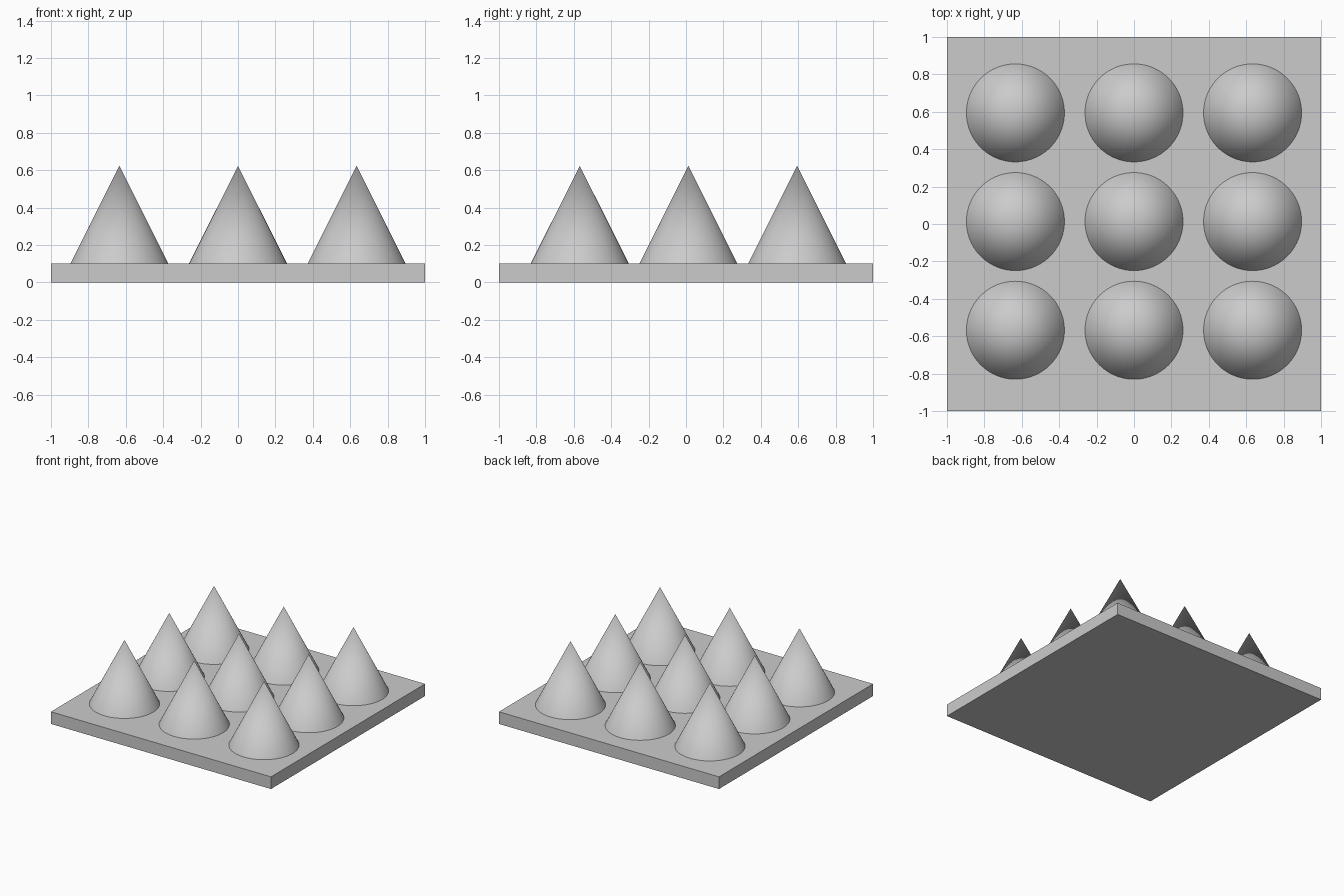
import bpy

if "Cube" in bpy.data.objects:
    bpy.data.objects.remove(bpy.data.objects["Cube"])

PLATE_H = 0.10
RADIUS, HEIGHT = 0.262, 0.523
STEP_X, STEP_Y, OFFSET_Y = 0.634, 0.581, 0.013

# Square base plate
bpy.ops.mesh.primitive_cube_add(size=1, location=(0, 0, PLATE_H / 2))
plate = bpy.context.object
plate.name = "base_plate"
plate.scale = (2, 2, PLATE_H)
bpy.ops.object.transform_apply(location=False, rotation=False, scale=True)


def add_cone(col, row):
    """One smooth spike standing on the plate."""
    bpy.ops.mesh.primitive_cone_add(
        vertices=96, radius1=RADIUS, radius2=0, depth=HEIGHT,
        location=(col * STEP_X, row * STEP_Y + OFFSET_Y, PLATE_H + HEIGHT / 2))
    cone = bpy.context.object
    cone.name = f"cone_row{row + 2}_col{col + 2}"
    bpy.ops.object.shade_smooth_by_angle()


# 3 x 3 grid of cones
for row in (-1, 0, 1):
    for col in (-1, 0, 1):
        add_cone(col, row)
